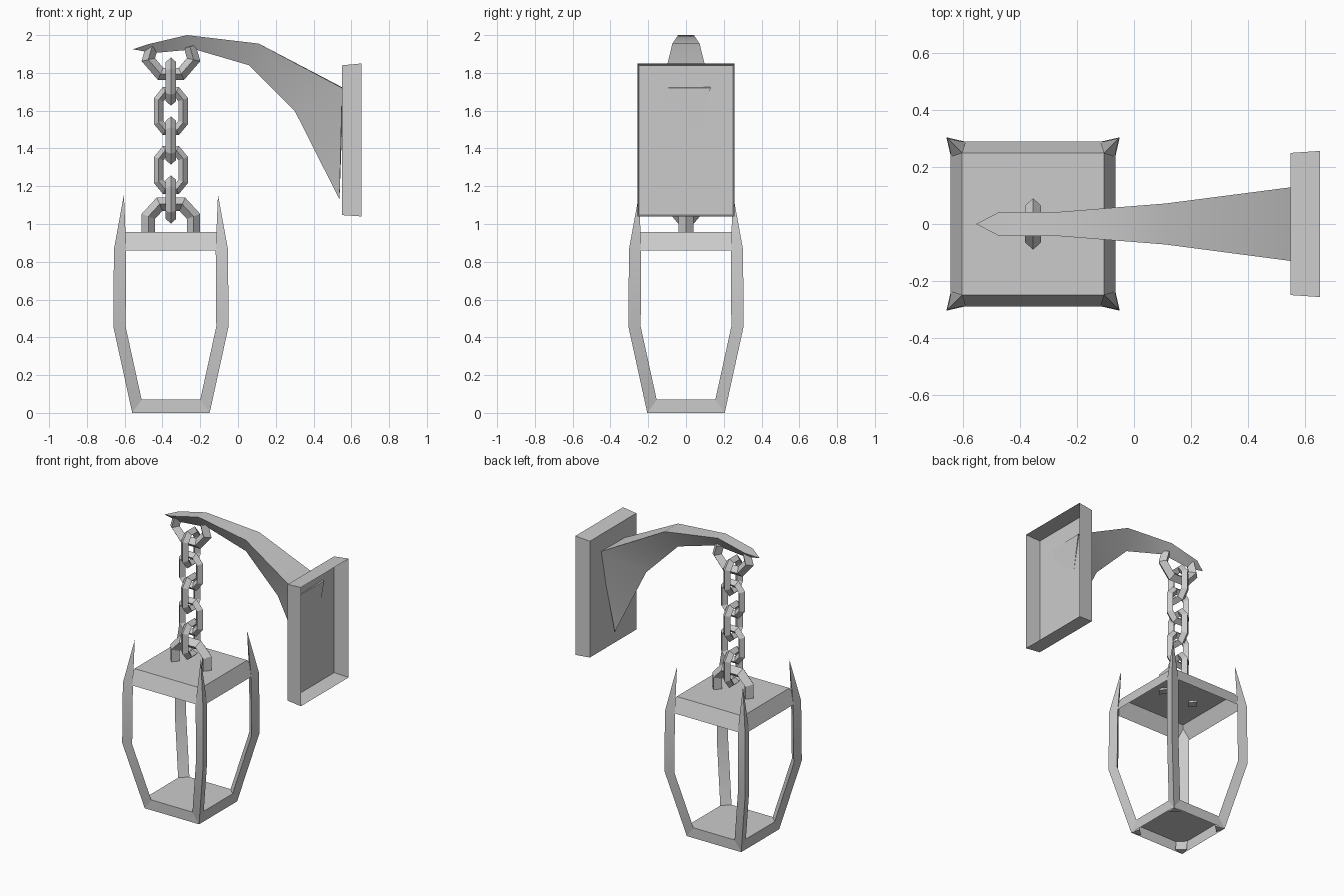
import bpy
import bmesh
import math
from mathutils import Vector

cube = bpy.data.objects.get("Cube")
if cube:
    bpy.data.objects.remove(cube, do_unlink=True)

LANTERN_X = -0.355

grey = bpy.data.materials.new("iron_grey")
grey.use_nodes = True
grey.diffuse_color = (0.6, 0.6, 0.6, 1)
grey.node_tree.nodes["Principled BSDF"].inputs["Base Color"].default_value = (0.6, 0.6, 0.6, 1)


def finish(name, bm, smooth=None):
    """Turn a bmesh into a coloured object, optionally smooth shaded."""
    bmesh.ops.remove_doubles(bm, verts=bm.verts, dist=0.0005)
    bmesh.ops.recalc_face_normals(bm, faces=bm.faces)
    mesh = bpy.data.meshes.new(name)
    bm.to_mesh(mesh)
    bm.free()
    mesh.materials.append(grey)
    obj = bpy.data.objects.new(name, mesh)
    bpy.context.collection.objects.link(obj)
    if smooth:
        bpy.ops.object.select_all(action='DESELECT')
        obj.select_set(True)
        bpy.context.view_layer.objects.active = obj
        bpy.ops.object.shade_smooth_by_angle(angle=math.radians(smooth))
    return obj


def loft(name, rings, closed=False, smooth=None):
    """Skin a row of equal cross-sections, capped unless closed."""
    bm = bmesh.new()
    rows = [[bm.verts.new(p) for p in ring] for ring in rings]
    n = len(rows[0])
    pairs = list(zip(rows, rows[1:]))
    if closed:
        pairs.append((rows[-1], rows[0]))
    for a, b in pairs:
        for i in range(n):
            j = (i + 1) % n
            bm.faces.new((a[i], a[j], b[j], b[i]))
    if not closed:
        bm.faces.new(rows[0])
        bm.faces.new(rows[-1])
    return finish(name, bm, smooth)


def shell(name, open_rim, solid_rim):
    """Tapered box without a face on the open rim."""
    bm = bmesh.new()
    a = [bm.verts.new(p) for p in open_rim]
    b = [bm.verts.new(p) for p in solid_rim]
    for i in range(4):
        j = (i + 1) % 4
        bm.faces.new((a[i], a[j], b[j], b[i]))
    bm.faces.new(b)
    return finish(name, bm)


def square(half, z):
    return [(LANTERN_X + sx * half, sy * half, z)
            for sx, sy in ((-1, -1), (1, -1), (1, 1), (-1, 1))]


def bar(name, path, radius, depth, closed=False, sideways=False):
    """Sweep a diamond section along a flat path of (across, z) points."""
    pts = [Vector(p) for p in path]
    last = len(pts) - 1
    rings = []
    for i, p in enumerate(pts):
        before = pts[i - 1] if closed or i > 0 else p
        after = pts[(i + 1) % len(pts)] if closed or i < last else p
        d1, d2 = (p - before).normalized(), (after - p).normalized()
        t = (d1 + d2).normalized()
        d = d2 if d2.length else d1
        n = Vector((-t.y, t.x)) * radius / max(t.dot(d), 0.5)
        section = [(p + n, 0), (p, depth), (p - n, 0), (p, -depth)]
        if sideways:
            rings.append([(LANTERN_X + w, q.x, q.y) for q, w in section])
        else:
            rings.append([(LANTERN_X + q.x, w, q.y) for q, w in section])
    return loft(name, rings, closed)


def arch(half):
    """Mirror half a path across the middle."""
    return half + [(-u, z) for u, z in reversed(half)]


# Wall plate, hollow at the back
def plate_rim(x, half_y, low, high):
    return [(x, -half_y, low), (x, half_y, low), (x, half_y, high), (x, -half_y, high)]


shell("wall_plate", plate_rim(0.655, 0.257, 1.04, 1.85), plate_rim(0.55, 0.25, 1.047, 1.84))


# Arm: flat top and a single ridge below; its end leans slightly through the plate
def lean(x, y, z):
    if x > 0.5:
        x += 0.027 * (y + 0.12) + 0.03 * (z - 1.66)
    return (x, y, z)


stations = [  # top x, half width, top z, ridge x, ridge z
    (-0.555, 0, 1.925, -0.555, 1.925),
    (-0.475, 0.042, 1.952, -0.45, 1.905),
    (-0.27, 0.042, 2.0, -0.23, 1.925),
    (0.11, 0.072, 1.955, 0.06, 1.84),
    (0.55, 0.13, 1.72, 0.3, 1.6),
    (0.55, 0.13, 1.72, 0.55, 1.13),
]
bm = bmesh.new()
rows = [[bm.verts.new(lean(tx, w, tz)), bm.verts.new(lean(tx, -w, tz)),
         bm.verts.new(lean(bx, 0, bz))] for tx, w, tz, bx, bz in stations]
for k, (a, b) in enumerate(zip(rows, rows[1:])):
    for i in range(3):
        j = (i + 1) % 3
        bm.faces.new((a[i], a[j], b[j], b[i]))
bm.faces.new(rows[-1])
bmesh.ops.dissolve_degenerate(bm, dist=0.0005, edges=bm.edges)
finish("arm", bm, 40)

# Hooks joining the chain to the arm and to the lantern
bar("arm_hook", arch([(-0.1, 1.94), (-0.12, 1.87), (-0.055, 1.795)]), 0.032, 0.035)
bar("lantern_hook", arch([(-0.12, 0.945), (-0.12, 1.04), (-0.06, 1.105)]), 0.035, 0.04)

# Chain links, turned a quarter each time
for i in range(5):
    z = 1.13 + i * 0.156
    side = [(-0.065, z - 0.06), (-0.065, z + 0.06), (-0.03, z + 0.103)]
    link = [(-0.03, z - 0.103)] + side
    link += [(-u, v) for u, v in reversed(link)]
    bar("chain_link_%d" % (i + 1), link, 0.025, 0.028, closed=True, sideways=i % 2 == 0)

# Lantern lid and base tray, both hollow underneath
shell("lantern_lid", square(0.29, 0.86), square(0.25, 0.957))
shell("lantern_base", square(0.205, 0), square(0.205, 0.07))

# Corner posts ending in spikes
for sx, side in ((1, "left"), (-1, "right")):
    for sy, end in ((-1, "front"), (1, "back")):
        rings = []
        for o, z, size in ((0.205, 0, 1), (0.305, 0.457, 1), (0.302, 0.865, 1), (0.25, 1.15, 0.02)):
            corner = [(0, 0), (0.015, 0.065), (0.065, 0.015)]
            rings.append([(LANTERN_X + sx * (o - u * size), sy * (o - v * size), z)
                          for u, v in corner])
        loft("post_%s_%s" % (end, side), rings, smooth=40)
